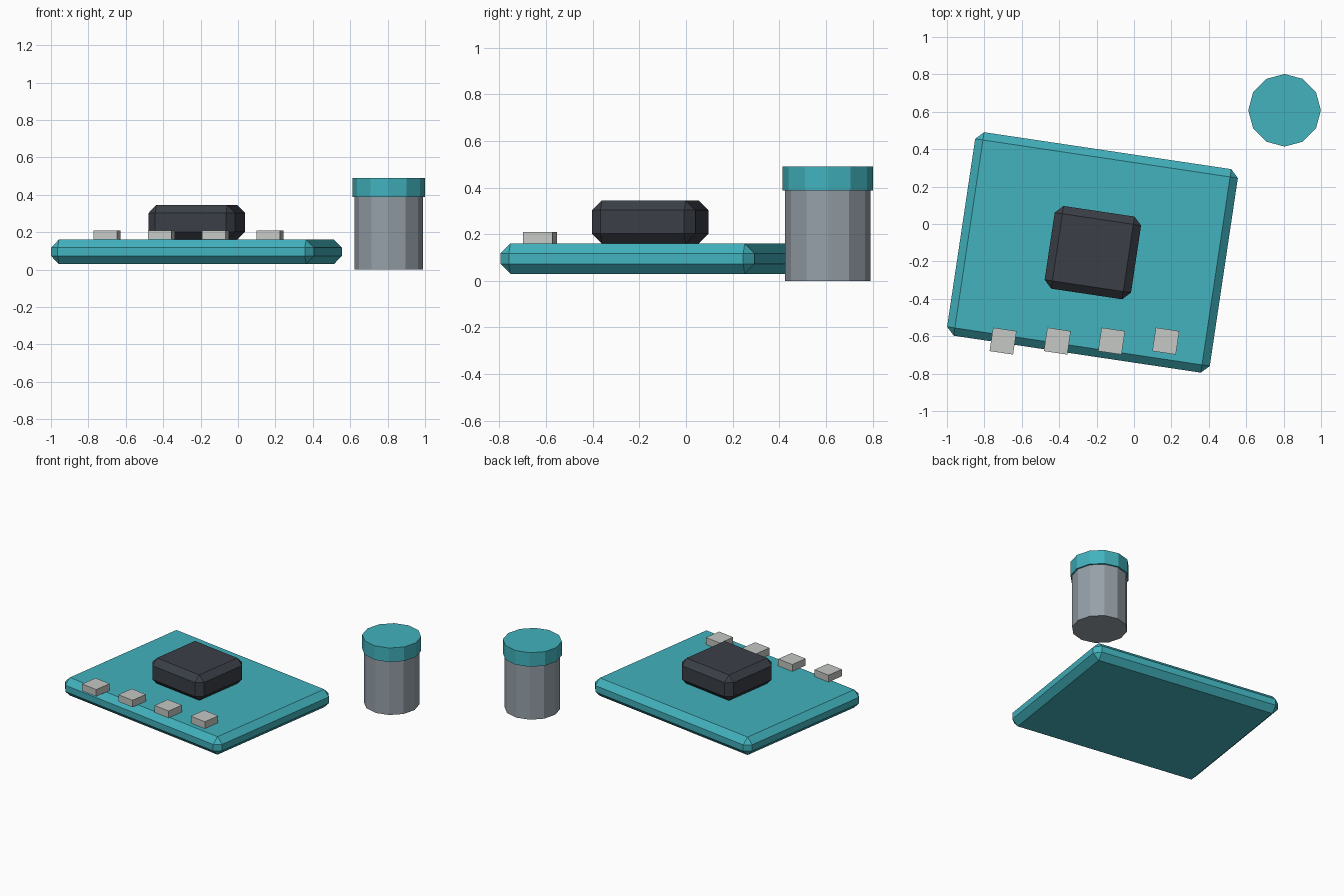
import bpy
import bmesh
import math
from mathutils import Matrix

cube = bpy.data.objects.get("Cube")
if cube:
    bpy.data.objects.remove(cube, do_unlink=True)

TILT = math.radians(-8.5)


def material(name, rgb):
    mat = bpy.data.materials.new(name)
    mat.use_nodes = True
    color = (*rgb, 1)
    mat.diffuse_color = color
    mat.node_tree.nodes["Principled BSDF"].inputs["Base Color"].default_value = color
    return mat


teal = material("teal", (0.054, 0.445, 0.51))
charcoal = material("charcoal", (0.043, 0.049, 0.062))
silver = material("pale silver", (0.56, 0.58, 0.55))
steel = material("steel grey", (0.305, 0.352, 0.392))


def finish(bm, name, mat, location, turn=0.0):
    mesh = bpy.data.meshes.new(name)
    bmesh.ops.recalc_face_normals(bm, faces=bm.faces)
    bm.to_mesh(mesh)
    bm.free()
    mesh.materials.append(mat)
    obj = bpy.data.objects.new(name, mesh)
    obj.location = location
    obj.rotation_euler.z = turn
    bpy.context.collection.objects.link(obj)
    return obj


def box(name, mat, x, y, bottom, top, width, depth, chamfer=0):
    bm = bmesh.new()
    bmesh.ops.create_cube(bm, size=1, matrix=Matrix.Diagonal((width, depth, top - bottom, 1)))
    if chamfer:
        bmesh.ops.bevel(bm, geom=bm.edges[:], offset=chamfer, segments=1,
                        affect='EDGES', clamp_overlap=True)
    return finish(bm, name, mat, (x, y, (bottom + top) / 2), TILT)


def drum(name, mat, radius, bottom, top):
    bm = bmesh.new()
    bmesh.ops.create_cone(bm, cap_ends=True, segments=12, radius1=radius,
                          radius2=radius, depth=top - bottom)
    return finish(bm, name, mat, (0.805, 0.608, (bottom + top) / 2))


# Circuit board and its chip
box("board", teal, -0.222, -0.152, 0.03, 0.16, 1.42, 1.10, 0.042)
box("chip", charcoal, -0.22, -0.153, 0.16, 0.345, 0.467, 0.447, 0.042)

# Row of contacts along the front edge
for i in range(4):
    box(f"contact_{i + 1}", silver, -0.70 + 0.29 * i, -0.626, 0.16, 0.21, 0.127, 0.127)

# Separate capacitor can with its lid
drum("capacitor_body", steel, 0.183, 0, 0.388)
drum("capacitor_lid", teal, 0.194, 0.388, 0.49)
